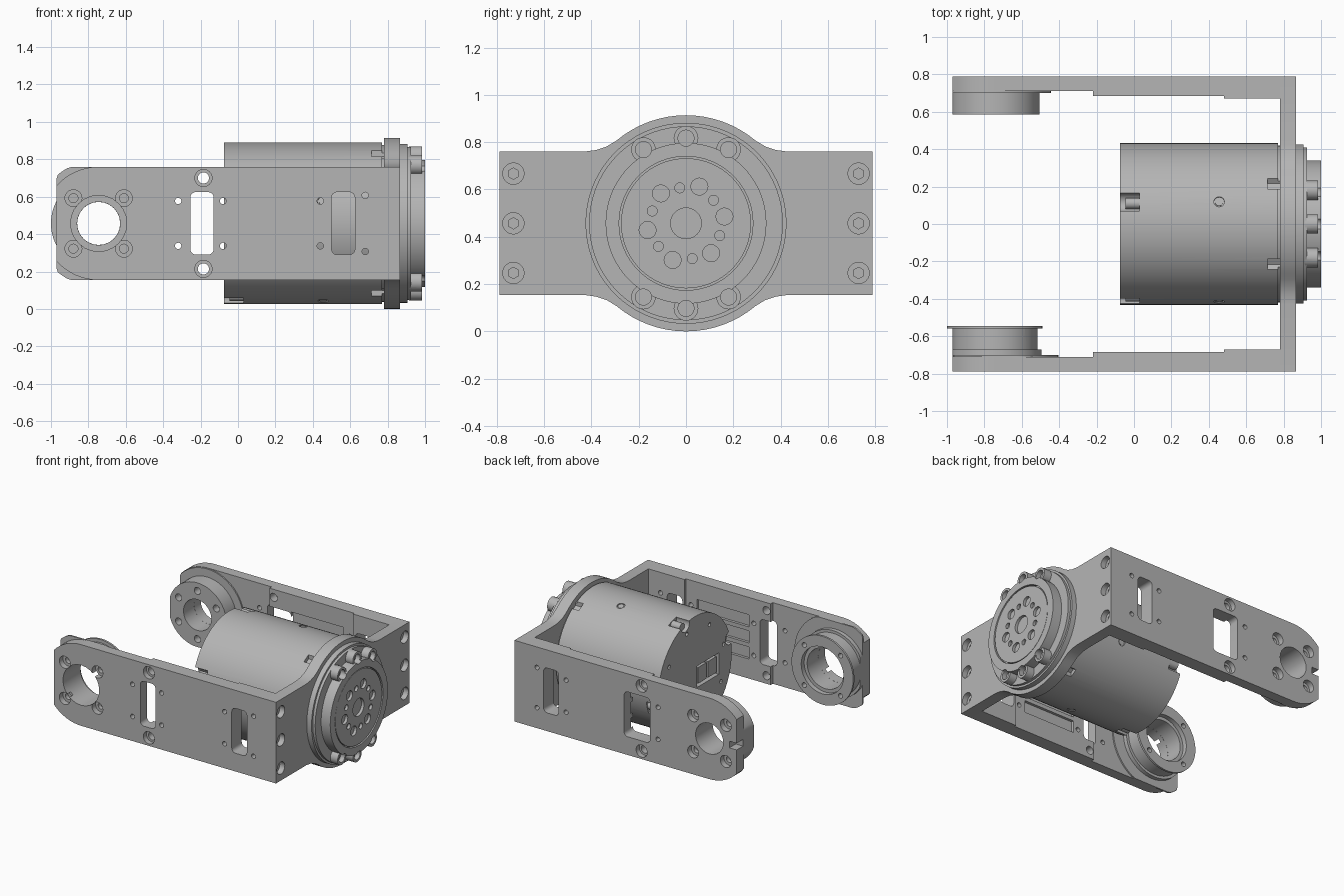
import bpy, bmesh, math
from mathutils import Vector, Matrix

cube = bpy.data.objects.get("Cube")
if cube:
    bpy.data.objects.remove(cube)

MID = 0.457      # height of the main axis
HALF = 0.303     # half height of the arms
PIVOT = -0.745   # x of the arm pivots
END = -0.97      # flat tip of the arms

grey = bpy.data.materials.new("machined grey")
grey.use_nodes = True
COLOUR = (0.46, 0.46, 0.46, 1)
grey.diffuse_color = COLOUR
grey.node_tree.nodes["Principled BSDF"].inputs["Base Color"].default_value = COLOUR


def tube(bm, r, p, q, n=32):
    p, q = Vector(p), Vector(q)
    turn = (q - p).to_track_quat('Z', 'Y').to_matrix().to_4x4()
    bmesh.ops.create_cone(bm, cap_ends=True, segments=n, radius1=r, radius2=r,
                          depth=(q - p).length,
                          matrix=Matrix.Translation((p + q) / 2) @ turn)


def prism(bm, pts, axis, a, b):
    place = {'X': lambda u, v, w: (w, u, v), 'Y': lambda u, v, w: (u, w, v),
             'Z': lambda u, v, w: (u, v, w)}[axis]
    face = bm.faces.new([bm.verts.new(place(u, v, a)) for u, v in pts])
    ext = bmesh.ops.extrude_face_region(bm, geom=[face], use_keep_orig=True)
    shift = Vector(place(0, 0, b - a))
    for v in ext["geom"]:
        if isinstance(v, bmesh.types.BMVert):
            v.co += shift


def box(bm, x0, x1, y0, y1, z0, z1):
    prism(bm, [(x0, y0), (x1, y0), (x1, y1), (x0, y1)], 'Z', z0, z1)


def polar(r, deg):
    return r * math.cos(math.radians(deg)), r * math.sin(math.radians(deg))


def ring(r, start, step, count):
    return [polar(r, start + step * i) for i in range(count)]


def slot(bm, x0, x1, z0, z1, a, b, r=0.03):
    corners = [(x1 - r, z1 - r), (x0 + r, z1 - r), (x0 + r, z0 + r), (x1 - r, z0 + r)]
    pts = [(x + u, z + v) for i, (x, z) in enumerate(corners)
           for u, v in ring(r, 90 * i, 22.5, 5)]
    prism(bm, pts, 'Y', a, b)


def boss_disc(bm, r, a, b):
    """Pivot disc trimmed to the outline of the arm."""
    pts = [(max(END, PIVOT + u), MID + max(-HALF, min(HALF, v)))
           for u, v in ring(r, 0, 5, 72)]
    clean = [p for i, p in enumerate(pts) if (Vector(p) - Vector(pts[i - 1])).length > 1e-5]
    prism(bm, clean, 'Y', a, b)


def mesh_object(name, build):
    bm = bmesh.new()
    build(bm)
    bmesh.ops.recalc_face_normals(bm, faces=bm.faces[:])
    mesh = bpy.data.meshes.new(name)
    bm.to_mesh(mesh)
    bm.free()
    mesh.materials.append(grey)
    obj = bpy.data.objects.new(name, mesh)
    bpy.context.collection.objects.link(obj)
    return obj


def part(name, build, cuts=None):
    obj = mesh_object(name, build)
    bpy.ops.object.select_all(action='DESELECT')
    obj.select_set(True)
    bpy.context.view_layer.objects.active = obj
    if cuts:
        cutter = mesh_object(name + "_cutter", cuts)
        cutter.hide_render = True
        mod = obj.modifiers.new("cut", 'BOOLEAN')
        mod.operation, mod.solver, mod.object = 'DIFFERENCE', 'EXACT', cutter
        mod.use_self = True
        bpy.ops.object.modifier_apply(modifier=mod.name)
        bpy.data.objects.remove(cutter)
    bpy.ops.object.shade_smooth_by_angle(angle=math.radians(30))
    return obj


# Side arms, stepped on the inside and rounded at the pivot end
def arm(name, s, window_end, bore):
    def body(bm):
        steps = [(END, .788), (.78, .788), (.78, .67), (.48, .67),
                 (.48, .685), (-.22, .685), (-.22, .71), (END, .71)]
        prism(bm, [(x, s * y) for x, y in steps], 'Z', MID - HALF, MID + HALF)

    def y_hole(bm, r, x, z, a=.6, b=.9):
        tube(bm, r, (x, s * a, z), (x, s * b, z), 24)

    def cuts(bm):
        for m in (1, -1):
            arc = [(PIVOT + u, MID + m * v) for u, v in ring(HALF, 90, 6, 15)]
            prism(bm, arc + [(-1.2, MID + m * .03), (-1.2, MID + m * .5),
                             (PIVOT, MID + m * .5)], 'Y', s * .6, s * .9)
            y_hole(bm, .03, -.185, MID + m * .243)
            y_hole(bm, .046, -.185, MID + m * .243, .75)
            for x, dz in ((-.32, .12), (-.08, .12), (.44, .12), (.68, .15)):
                y_hole(bm, .017, x, MID + m * dz)
            for dx in (-.135, .135):
                y_hole(bm, .045, PIVOT + dx, MID + m * .135, .745)
                y_hole(bm, .024, PIVOT + dx, MID + m * .135, .715)
        y_hole(bm, bore, PIVOT, MID)
        slot(bm, -.255, window_end, .29, .625, s * .6, s * .9)
        slot(bm, .5, .625, .29, .625, s * .6, s * .9)
        # ribbed pocket on the inner face
        for z in (.3, .42, .54):
            box(bm, -.04, .39, s * .6, s * .705, z, z + .09)
        if s > 0:
            box(bm, -1.1, -.91, .6, .9, MID - .025, MID + .025)
    part(name, body, cuts)


arm("front_arm", -1, -.13, .15)
arm("back_arm", 1, -.04, .115)


# Pivot bosses on the inner faces of the arms
def front_boss(bm):
    tube(bm, .255, (PIVOT, -.56, MID), (PIVOT, -.545, MID), 64)
    boss_disc(bm, .23, -.67, -.56)
    boss_disc(bm, .25, -.70, -.67)
    boss_disc(bm, .34, -.712, -.70)


def front_boss_cuts(bm):
    tube(bm, .15, (PIVOT, -.8, MID), (PIVOT, -.5, MID), 48)
    tube(bm, .175, (PIVOT, -.58, MID), (PIVOT, -.5, MID), 48)
    for u, v in ring(.212, 45, 90, 4):
        tube(bm, .018, (PIVOT + u, -.6, MID + v), (PIVOT + u, -.5, MID + v), 16)


def back_boss(bm):
    boss_disc(bm, .24, .585, .70)
    boss_disc(bm, .3, .70, .712)


def back_boss_cuts(bm):
    tube(bm, .115, (PIVOT, .5, MID), (PIVOT, .8, MID), 48)
    for u, v in ring(.18, 30, 60, 6):
        tube(bm, .026, (PIVOT + u, .5, MID + v), (PIVOT + u, .64, MID + v), 16)


part("front_pivot_boss", front_boss, front_boss_cuts)
part("back_pivot_boss", back_boss, back_boss_cuts)


# End plate with a round bulge around the motor
def plate(bm):
    top = [(.788, HALF), (.43, HALF), (.38, .31), (.335, .325)]
    top += ring(.457, 50, 5, 17) + [(-y, z) for y, z in reversed(top)]
    outline = top + [(y, -z) for y, z in reversed(top)]
    prism(bm, [(y, MID + z) for y, z in outline], 'X', .78, .866)


def plate_cuts(bm):
    for y in (-.73, .73):
        for dz in (-.21, 0, .21):
            tube(bm, .045, (.825, y, MID + dz), (.9, y, MID + dz), 24)
            tube(bm, .024, (.79, y, MID + dz), (.9, y, MID + dz), 6)


part("end_plate", plate, plate_cuts)


def axial(bm, r, x0, x1, yz=(0, 0), n=32):
    y, z = yz
    tube(bm, r, (x0, y, MID + z), (x1, y, MID + z), n)


# Output flange with six screw ears
EARS = ring(.36, 60, 30, 3) + ring(.36, 240, 30, 3)


def flange(bm):
    axial(bm, .425, .86, .905, n=72)
    axial(bm, .41, .9, .925, n=72)
    axial(bm, .34, .915, 1, n=72)
    for ear in EARS:
        axial(bm, .052, .915, .985, ear)


def flange_cuts(bm):
    axial(bm, .283, .975, 1.1, n=64)
    for ear in EARS:
        axial(bm, .034, .95, 1.1, ear, 20)


def rotor(bm):
    axial(bm, .275, .92, .996, n=64)


def rotor_cuts(bm):
    axial(bm, .065, .94, 1.1)
    for p in ring(.152, 100, 60, 6):
        axial(bm, .021, .95, 1.1, p, 16)
    for p in ring(.165, 70, 60, 6):
        axial(bm, .036, .97, 1.1, p, 16)


part("output_flange", flange, flange_cuts)
part("output_rotor", rotor, rotor_cuts)
part("rotor_pin", lambda bm: axial(bm, .032, .93, .965, n=24))


# Motor housing with edge notches, rear screw holes and a connector recess
QUARTERS = [74 + 90 * i for i in range(4)]


def motor(bm):
    axial(bm, .432, -.075, .77, n=96)
    axial(bm, .42, .765, .785, n=96)


def motor_cuts(bm):
    for a in QUARTERS:
        axial(bm, .05, -.2, .03, polar(.425, a), 24)
        y, z = polar(1, a)
        tube(bm, .028, (.455, y * .422, MID + z * .422), (.455, y * .5, MID + z * .5), 20)
    for a in (60, 120, 240, 300):
        axial(bm, .032, .715, .8, polar(.432, a), 6)
    for p in ring(.35, 29, 45, 8):
        axial(bm, .015, -.2, -.05, p, 12)
    box(bm, -.2, -.02, -.28, -.02, .35, .51)


def connector(bm):
    for y in (-.26, -.14):
        box(bm, -.07, -.01, y, y + .1, .37, .49)


def motor_screws(bm):
    for a in QUARTERS:
        axial(bm, .03, -.045, .035, polar(.4, a), 20)
        y, z = polar(1, a)
        tube(bm, .022, (.455, y * .41, MID + z * .41), (.455, y * .429, MID + z * .429), 20)


part("motor_housing", motor, motor_cuts)
part("motor_connector", connector)
part("motor_screws", motor_screws)
